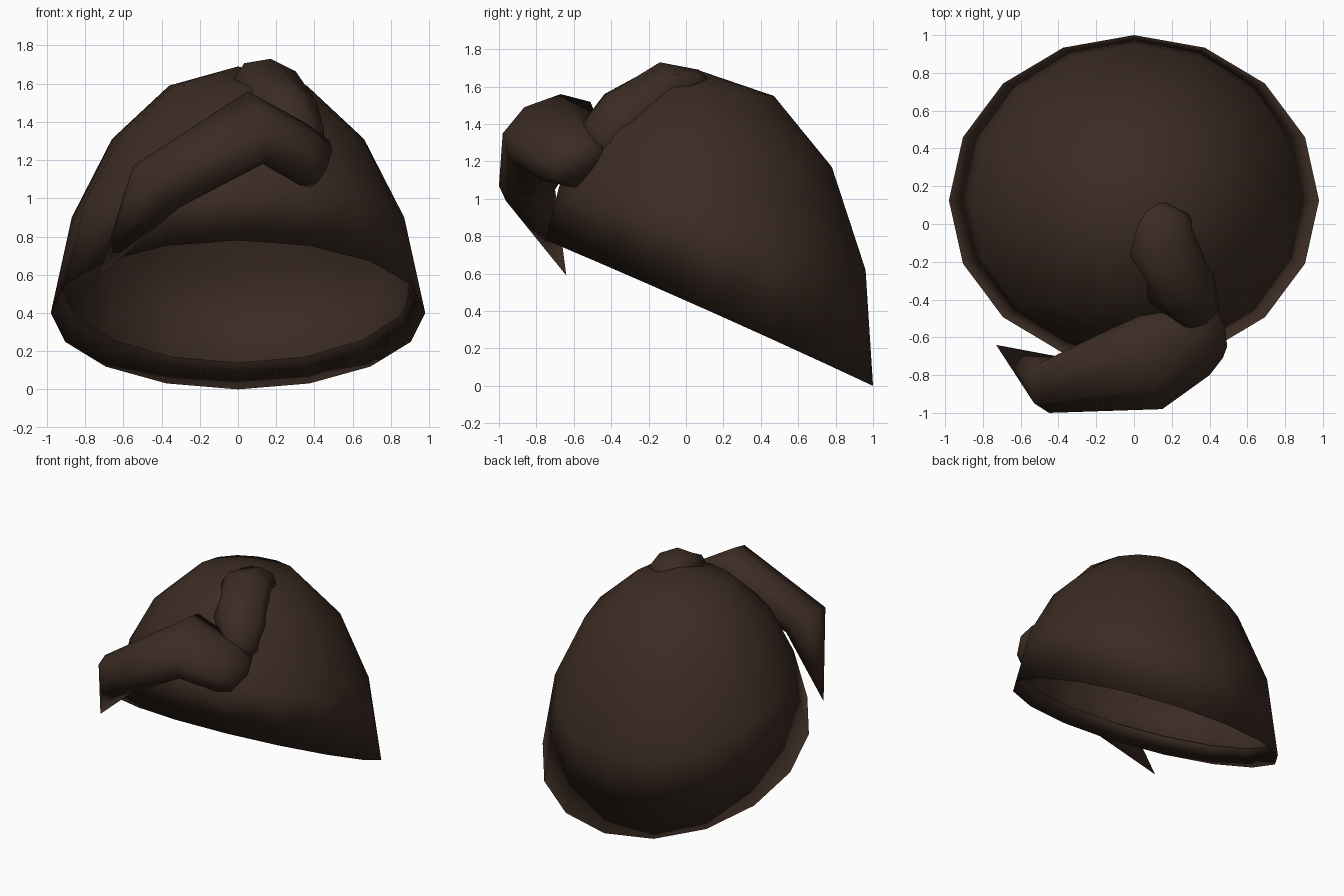
import bpy, bmesh, math
from mathutils import Vector

if "Cube" in bpy.data.objects:
    bpy.data.objects.remove(bpy.data.objects["Cube"])

mat = bpy.data.materials.new("dark_brown")
mat.diffuse_color = (0.045, 0.025, 0.017, 1)
mat.use_nodes = True
mat.node_tree.nodes["Principled BSDF"].inputs["Base Color"].default_value = mat.diffuse_color


def loft(name, rings, start=None, end=None, angle=180):
    """Bridge equal-sized rings of points; close an end with a fan to a point."""
    bm = bmesh.new()
    loops = [[bm.verts.new(p) for p in r] for r in rings]
    n = len(loops[0])
    for a, b in zip(loops, loops[1:]):
        for i in range(n):
            j = (i + 1) % n
            bm.faces.new((a[i], a[j], b[j], b[i]))
    for loop, tip, flip in ((loops[0], start, True), (loops[-1], end, False)):
        if tip is not None:
            t = bm.verts.new(tip)
            for i in range(n):
                f = (loop[i], loop[(i + 1) % n], t)
                bm.faces.new(f[::-1] if flip else f)
    bmesh.ops.recalc_face_normals(bm, faces=bm.faces)
    me = bpy.data.meshes.new(name)
    bm.to_mesh(me)
    bm.free()
    ob = bpy.data.objects.new(name, me)
    bpy.context.collection.objects.link(ob)
    me.materials.append(mat)
    bpy.ops.object.select_all(action='DESELECT')
    ob.select_set(True)
    bpy.context.view_layer.objects.active = ob
    bpy.ops.object.shade_smooth_by_angle(angle=math.radians(angle))
    return ob


def dome_ring(back, side, front, n=16):
    """Tilted ring through a back (y,z), side (x,z) and front (y,z) point."""
    (yb, zb), (xs, zs), (yf, zf) = back, side, front
    pts = []
    for i in range(n):
        a = 2 * math.pi * i / n
        c, s = math.cos(a), math.sin(a)
        z = zs + (zb - zf) / 2 * s + ((zb + zf) / 2 - zs) * s * s
        pts.append((xs * c, (yb + yf) / 2 + (yb - yf) / 2 * s, z))
    return pts


def lock_ring(centre, up, out, n=8):
    """Oval cross-section of a lock of hair."""
    c, u, v = Vector(centre), Vector(up), Vector(out)
    return [c + u * math.cos(2 * math.pi * i / n) + v * math.sin(2 * math.pi * i / n)
            for i in range(n)]


# Open hair dome, its slanted rim turned up inside as a short lip
loft("hair_cap", [
    dome_ring((0.93, 0.14), (0.92, 0.53), (-0.68, 0.88)),
    dome_ring((1.00, 0.00), (0.98, 0.40), (-0.75, 0.78)),
    dome_ring((0.96, 0.62), (0.87, 0.90), (-0.68, 1.06)),
    dome_ring((0.78, 1.17), (0.66, 1.31), (-0.57, 1.33)),
    dome_ring((0.47, 1.55), (0.36, 1.59), (-0.32, 1.58)),
], end=(0, 0.06, 1.69))

# Tuft running from the crown down to the fringe
loft("crown_tuft", [
    lock_ring((0.14, 0.04, 1.62), (0, 0.03, 0.07), (0.15, 0.01, 0)),
    lock_ring((0.16, -0.13, 1.58), (0.01, -0.01, 0.15), (0.19, 0.04, -0.03)),
    lock_ring((0.25, -0.33, 1.44), (0.06, -0.07, 0.13), (0.17, 0.08, -0.04)),
    lock_ring((0.33, -0.45, 1.31), (0.05, -0.08, 0.10), (0.12, 0.07, -0.03)),
], start=(0.12, 0.14, 1.62), end=(0.37, -0.50, 1.19))

# Swept fringe curling across the forehead to a point
loft("swept_fringe", [
    lock_ring((0.43, -0.57, 1.18), (0.05, 0.03, 0.12), (0.04, -0.14, -0.01)),
    lock_ring((0.34, -0.61, 1.23), (0.02, 0.04, 0.16), (0.06, -0.19, -0.02)),
    lock_ring((0.09, -0.73, 1.37), (-0.04, 0.06, 0.19), (0.06, -0.25, -0.02)),
    lock_ring((-0.43, -0.85, 1.06), (-0.12, 0.01, 0.11), (-0.02, -0.15, 0.01)),
], start=(0.47, -0.55, 1.18), end=(-0.73, -0.64, 0.59))
